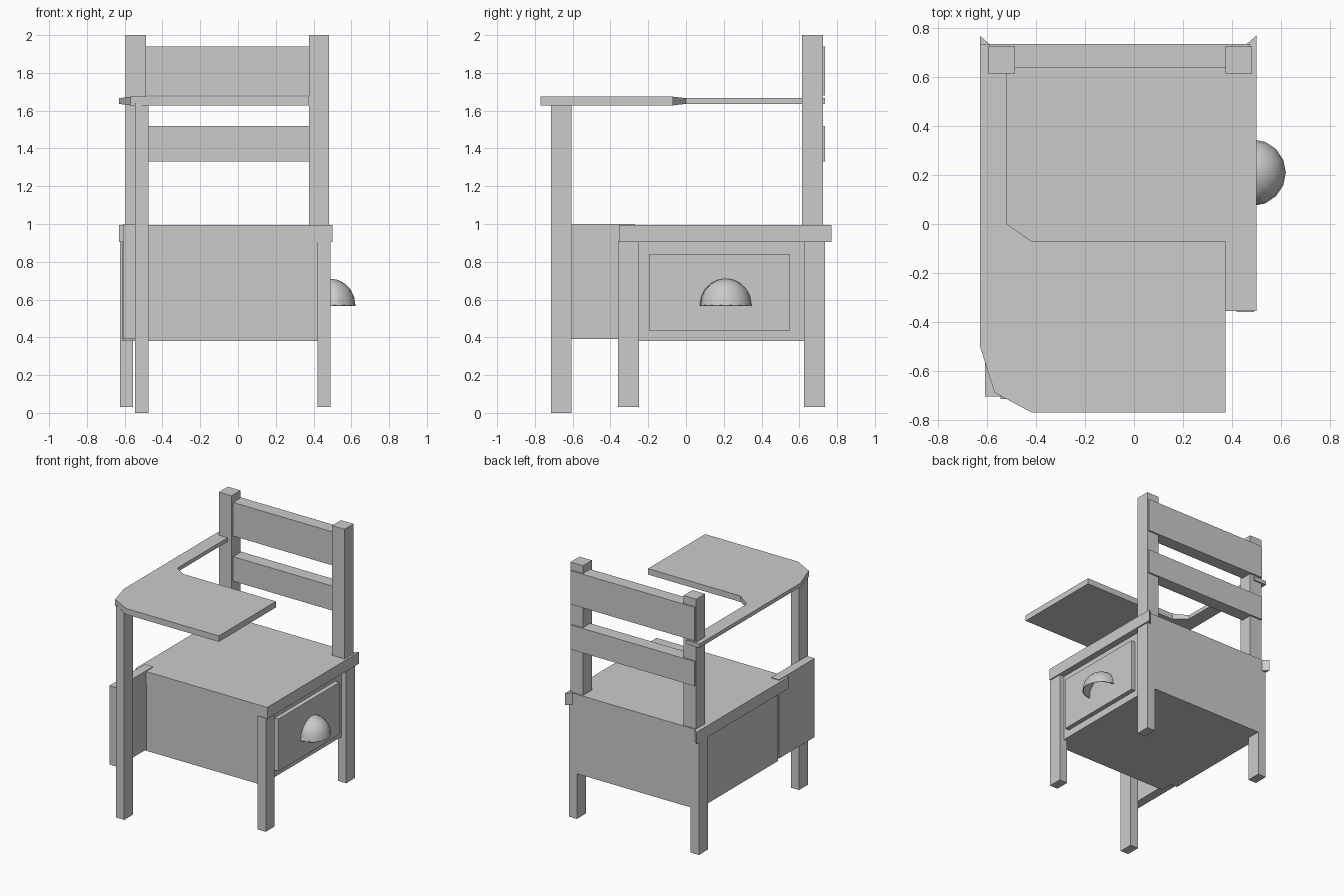
import bpy, bmesh, math
from mathutils import Vector

cube = bpy.data.objects.get("Cube")
if cube:
    bpy.data.objects.remove(cube)

grey = bpy.data.materials.new("plain grey")
grey.use_nodes = True
colour = (0.6, 0.6, 0.6, 1)
grey.diffuse_color = colour
grey.node_tree.nodes["Principled BSDF"].inputs["Base Color"].default_value = colour


def add_object(name, bm):
    bmesh.ops.recalc_face_normals(bm, faces=bm.faces)
    mesh = bpy.data.meshes.new(name)
    bm.to_mesh(mesh)
    bm.free()
    mesh.materials.append(grey)
    obj = bpy.data.objects.new(name, mesh)
    bpy.context.collection.objects.link(obj)
    return obj


def box(name, x, y, z):
    bm = bmesh.new()
    bmesh.ops.create_cube(bm, size=1)
    for v in bm.verts:
        v.co = Vector([(a + b) / 2 + c * (b - a) for (a, b), c in zip((x, y, z), v.co)])
    return add_object(name, bm)


def slab(name, outline, z0, z1):
    bm = bmesh.new()
    base = bm.faces.new([bm.verts.new((x, y, z0)) for x, y in outline])
    top = bmesh.ops.extrude_face_region(bm, geom=[base])["geom"]
    for v in top:
        if isinstance(v, bmesh.types.BMVert):
            v.co.z = z1
    return add_object(name, bm)


# Legs and the tall post that carries the desk
leg_z = (0.03, 0.91)
box("front_right_leg", (0.42, 0.49), (-0.36, -0.25), leg_z)
box("back_right_leg", (0.42, 0.49), (0.625, 0.735), leg_z)
box("back_left_leg", (-0.625, -0.555), (0.625, 0.735), leg_z)
box("desk_post", (-0.545, -0.475), (-0.715, -0.605), (0, 1.64))

# Storage box under the seat, with its side panel reaching the desk post
box("storage_box", (-0.615, 0.45), (-0.25, 0.7), (0.38, 0.92))
box("front_panel", (-0.56, 0.43), (-0.352, -0.24), (0.38, 0.92))
box("back_panel", (-0.62, 0.43), (0.69, 0.735), (0.38, 0.99))
box("side_panel", (-0.61, -0.54), (-0.705, -0.27), (0.39, 1.0))
box("drawer_front", (0.44, 0.485), (-0.195, 0.55), (0.435, 0.84))

# Seat with mitred tips at the back corners
slab("seat", [(-0.63, -0.355), (0.5, -0.355), (0.5, 0.77), (0.46, 0.735),
              (-0.59, 0.735), (-0.63, 0.77)], 0.905, 0.995)

# Backrest
for side, x in (("left", -0.595), ("right", 0.375)):
    box(side + "_back_post", (x, x + 0.108), (0.615, 0.725), (0.98, 2))
for name, z in (("upper_slat", (1.68, 1.94)), ("lower_slat", (1.33, 1.52))):
    box(name, (-0.59, 0.475), (0.637, 0.737), z)

# Desk top and its arm, thinner toward the back and the outer edge
desk = slab("desk_top", [(-0.63, 0.735), (-0.63, -0.5), (-0.57, -0.69), (-0.42, -0.77),
                         (0.375, -0.77), (0.375, -0.07), (-0.42, -0.07),
                         (-0.52, 0), (-0.52, 0.735)], 1.628, 1.674)
for v in desk.data.vertices:
    if v.co.x < -0.5 and v.co.y > -0.6:
        v.co.z = 1.651 + (v.co.z - 1.651) * 0.65

# Cup handle: a hollow quarter dome on the drawer
bm = bmesh.new()
bmesh.ops.create_uvsphere(bm, u_segments=16, v_segments=10, radius=0.136)
for normal in ((1, 0, 0), (0, 0, 1)):
    bmesh.ops.bisect_plane(bm, geom=bm.verts[:] + bm.edges[:] + bm.faces[:],
                           plane_co=(0, 0, 0), plane_no=normal, clear_inner=True)
handle = add_object("drawer_handle", bm)
handle.location = (0.485, 0.21, 0.575)
shell = handle.modifiers.new("shell", "SOLIDIFY")
shell.thickness = 0.008
bpy.context.view_layer.objects.active = handle
handle.select_set(True)
bpy.ops.object.shade_smooth_by_angle(angle=math.radians(40))
